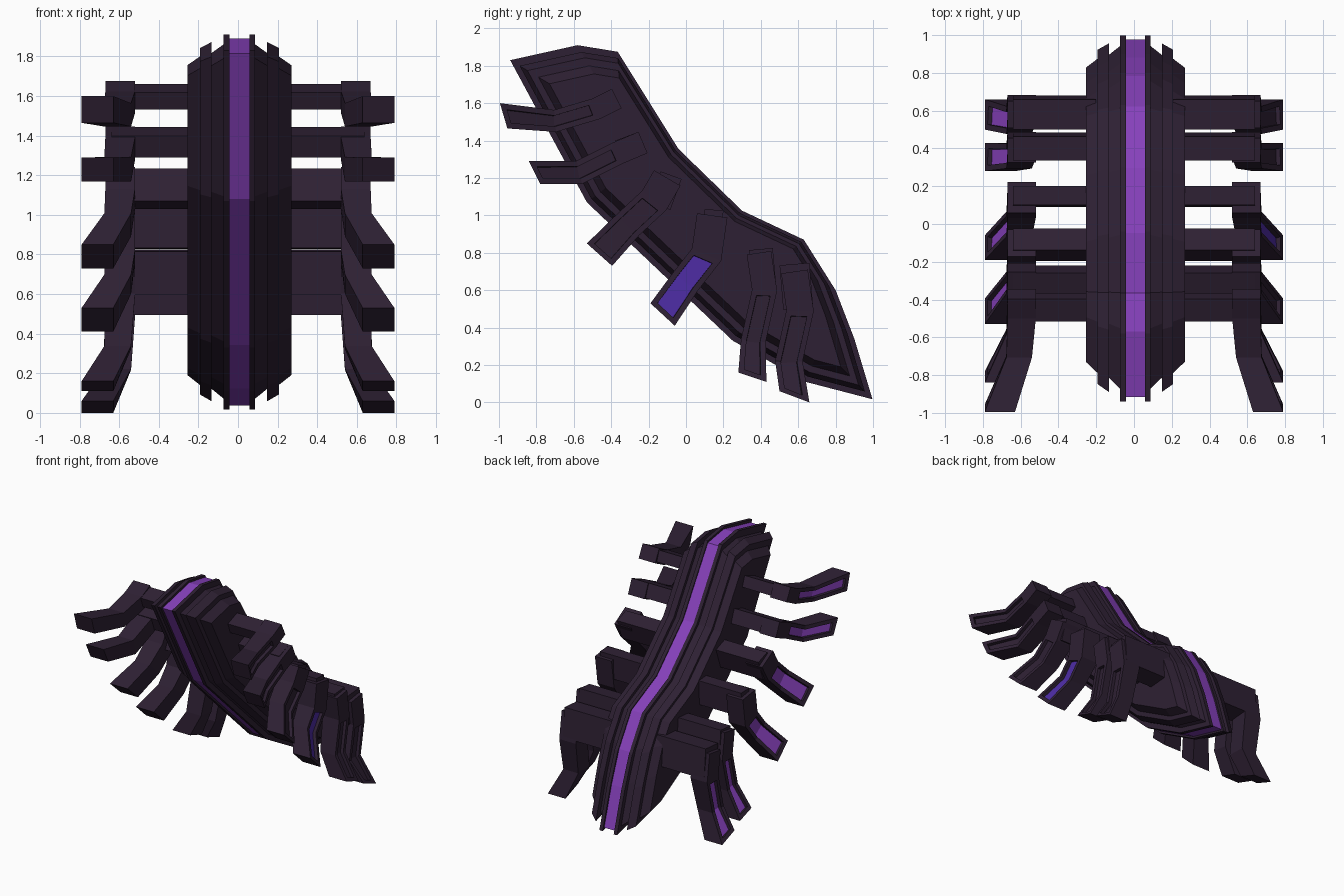
import bpy, bmesh
from mathutils import Vector

if "Cube" in bpy.data.objects:
    bpy.data.objects.remove(bpy.data.objects["Cube"])


def material(name, rgb):
    m = bpy.data.materials.new(name)
    m.diffuse_color = (*rgb, 1)
    m.use_nodes = True
    m.node_tree.nodes["Principled BSDF"].inputs["Base Color"].default_value = m.diffuse_color
    return m


DARK = material("dark plum", (0.027, 0.0145, 0.033))
PURPLE = material("purple", (0.24, 0.052, 0.50))
VIOLET = material("blue violet", (0.075, 0.025, 0.37))
CX = 0.007  # hull centre line


def loft(name, rings, mat, panel=None):
    """Skin matching closed rings; optionally recess a panel along the outer side."""
    bm = bmesh.new()
    vs = [[bm.verts.new(p) for p in r] for r in rings]
    n = len(rings[0])
    outer = []
    for k, (a, b) in enumerate(zip(vs, vs[1:])):
        for i in range(n):
            j = (i + 1) % n
            f = bm.faces.new((a[i], a[j], b[j], b[i]))
            if panel and i == 1 and k < 2:
                outer.append(f)
    bm.faces.new(vs[0])
    bm.faces.new(vs[-1])
    bmesh.ops.recalc_face_normals(bm, faces=bm.faces)
    if panel:
        bmesh.ops.inset_region(bm, faces=outer, thickness=0.03, use_even_offset=True)
        bmesh.ops.inset_region(bm, faces=outer, thickness=0.001, depth=-0.025,
                               use_even_offset=True)
        for f in outer:
            f.material_index = 1
    me = bpy.data.meshes.new(name)
    bm.to_mesh(me)
    bm.free()
    me.materials.append(mat)
    if panel:
        me.materials.append(panel)
    ob = bpy.data.objects.new(name, me)
    bpy.context.collection.objects.link(ob)
    return ob


# Hull side profile (y, z), clockwise from the upper front corner
HULL = [Vector(p) for p in [
    (-0.94, 1.83), (-0.58, 1.91), (-0.365, 1.875), (-0.04, 1.355), (0.30, 1.025),
    (0.63, 0.87), (0.80, 0.60), (0.90, 0.34), (0.997, 0.017), (0.64, 0.11),
    (0.25, 0.33), (-0.53, 1.07)]]
# Inset multiplier of each edge (starting at the matching point)
WEIGHT = [1.35, 1.1, 0.55, 0.55, 0.55, 0.6, 0.8, 0.9, 1, 1, 1, 1]


def inset(d):
    """Mitred inset of the hull profile."""
    out, n = [], len(HULL)
    for i, p in enumerate(HULL):
        e0 = (p - HULL[i - 1]).normalized()
        e1 = (HULL[(i + 1) % n] - p).normalized()
        n0, n1 = Vector((e0.y, -e0.x)), Vector((e1.y, -e1.x))
        d0, d1 = d * WEIGHT[i - 1], d * WEIGHT[i]
        det = n0.x * n1.y - n0.y * n1.x
        if abs(det) < 0.02:
            out.append(p + n0 * d0)
        else:
            out.append(p + Vector(((d0 * n1.y - d1 * n0.y) / det,
                                   (d1 * n0.x - d0 * n1.x) / det)))
    return out


def flank_pair(name, x0, x1, d0, d1):
    """Hull layer on both sides between two x distances, with its two insets."""
    for s, side in ((1, "right"), (-1, "left")):
        loft(f"{name}_{side}",
             [[(CX + s * x, q.x, q.y) for q in inset(d)] for x, d in ((x0, d0), (x1, d1))], DARK)


# Layered hull: glowing centre stripe, ribs, then stepped flanks
loft("centre_stripe", [[(CX + x, q.x, q.y) for q in inset(0.015)] for x in (-0.05, 0.05)], PURPLE)
flank_pair("centre_rib", 0.05, 0.08, 0.0, 0.0)
flank_pair("inner_flank", 0.08, 0.14, 0.04, 0.075)
flank_pair("middle_flank", 0.14, 0.20, 0.03, 0.055)
flank_pair("outer_flank", 0.20, 0.262, 0.09, 0.125)


def strip(name, pts, spans, w, side, mat, tip=None, panel=None):
    """Bar along a (y, z) path; each point has an inner and outer x."""
    pts = [Vector(p) for p in pts]
    rings = []
    for i, p in enumerate(pts):
        a = (p - pts[i - 1]).normalized() if i else None
        b = (pts[i + 1] - p).normalized() if i < len(pts) - 1 else None
        t = ((a or b) + (b or a)).normalized()
        k = Vector((-t.y, t.x)) * w / max(0.7, t.dot(a or b))
        l, r = p + k, p - k
        if tip and i == 0:
            l, r = sorted((Vector(q) for q in tip), key=lambda q: (q - l).length)
        xi, xo = (side * v for v in spans[i])
        rings.append([(xi, *l), (xo, *l), (xo, *r), (xi, *r)])
    return loft(name, rings, mat, panel)


# Legs: tip edge, path (bend, knee, shoulder), half width, arm ends, arm half width
LEGS = [
    (((-0.995, 1.60), (-0.955, 1.465)), [(-0.70, 1.505), (-0.48, 1.57), (-0.37, 1.625)], 0.058,
     [(-0.50, 1.575), (-0.38, 1.62)], 0.045),
    (((-0.84, 1.29), (-0.78, 1.168)), [(-0.57, 1.23), (-0.36, 1.335), (-0.23, 1.39)], 0.062,
     [(-0.36, 1.345), (-0.24, 1.39)], 0.058),
    (((-0.53, 0.85), (-0.395, 0.73)), [(-0.31, 0.95), (-0.17, 1.08), (-0.10, 1.2)], 0.082,
     [(-0.14, 1.05), (-0.08, 1.215)], 0.06),
    (((-0.19, 0.53), (-0.06, 0.41)), [(0.0, 0.65), (0.11, 0.79), (0.14, 1.0)], 0.082,
     [(0.14, 0.83), (0.15, 1.03)], 0.05),
    (((0.28, 0.16), (0.43, 0.11)), [(0.36, 0.33), (0.42, 0.60), (0.39, 0.80)], 0.066,
     [(0.42, 0.60), (0.40, 0.82)], 0.064),
    (((0.50, 0.06), (0.66, 0.0)), [(0.55, 0.22), (0.61, 0.49), (0.58, 0.70)], 0.072,
     [(0.60, 0.50), (0.58, 0.74)], 0.08)]
SPANS = [(0.63, 0.79), (0.54, 0.675), (0.52, 0.67), (0.52, 0.67)]

for n, (tip, path, w, arm, aw) in enumerate(LEGS, 1):
    mid = (Vector(tip[0]) + Vector(tip[1])) / 2
    for side, tag in ((1, "right"), (-1, "left")):
        # Left panels glow purple; on the right only the fourth is lit
        lit = PURPLE if side < 0 else (VIOLET if n == 4 else DARK)
        strip(f"leg_{n}_{tag}", [mid] + path, SPANS, w, side, DARK, tip, lit)
        strip(f"arm_{n}_{tag}", arm, [(0.2, 0.64)] * 2, aw, side, DARK)
